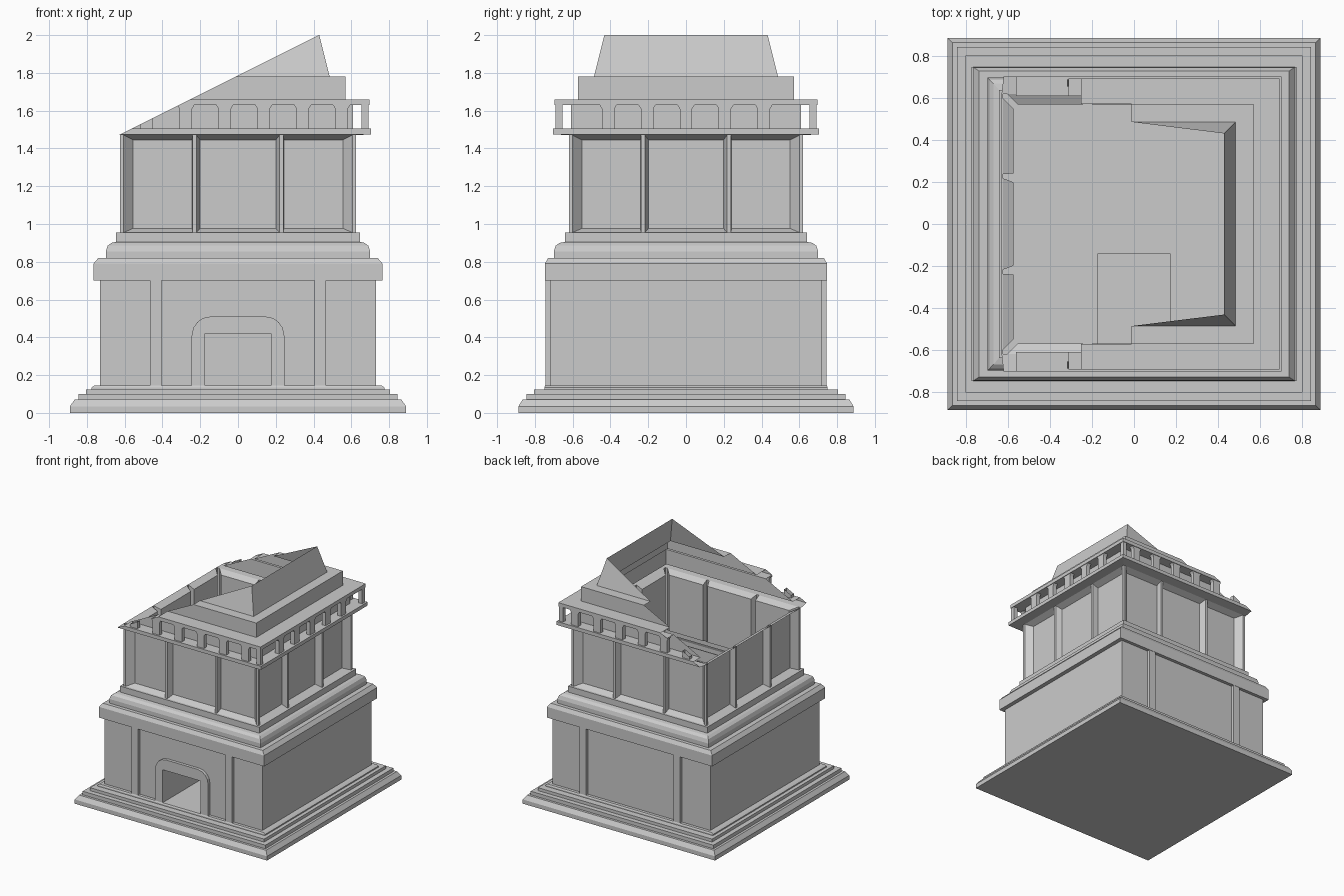
import bpy, bmesh
from mathutils import Vector, Matrix
from math import pi

if "Cube" in bpy.data.objects:
    bpy.data.objects.remove(bpy.data.objects["Cube"])


def cut(bm):
    # everything above the slanted ruin plane is broken away
    bmesh.ops.bisect_plane(bm, geom=bm.verts[:] + bm.edges[:] + bm.faces[:], dist=1e-5,
                           plane_co=(0, 0, 1.786), plane_no=Vector((-0.5, 0, 1)).normalized(),
                           clear_outer=True)


def finish(bm, name, ruin=False):
    if ruin:
        cut(bm)
    me = bpy.data.meshes.new(name)
    bm.to_mesh(me)
    bm.free()
    ob = bpy.data.objects.new(name, me)
    bpy.context.collection.objects.link(ob)
    return ob


def face(bm, pts):
    return bm.faces.new([bm.verts.new(p) for p in pts])


def rings(name, rows, cap=False, skip=None, ruin=False):
    # stacked rectangles (half x, half y, z) joined into a hollow shell
    bm = bmesh.new()
    loops = [[bm.verts.new((sx * a, sy * b, z)) for sx, sy in ((-1, -1), (1, -1), (1, 1), (-1, 1))]
             for a, b, z in rows]
    for i in range(len(loops) - 1):
        for k in range(4):
            if (i, k) != skip:
                n = (k + 1) % 4
                bm.faces.new((loops[i][k], loops[i][n], loops[i + 1][n], loops[i + 1][k]))
    if cap:
        bm.faces.new(loops[0][::-1])
    return finish(bm, name, ruin)


def prism(bm, profile, y0, y1, m=Matrix()):
    # xz outline extruded along y
    f = face(bm, [m @ Vector((x, y0, z)) for x, z in profile])
    r = bmesh.ops.extrude_face_region(bm, geom=[f], use_keep_orig=True)
    vs = [v for v in r['geom'] if isinstance(v, bmesh.types.BMVert)]
    bmesh.ops.translate(bm, verts=vs, vec=m.to_3x3() @ Vector((0, y1 - y0, 0)))


# stepped base, lower storey and mouldings; the front wall is left open for the doorway
base = [(.89, .887, 0), (.89, .887, .035), (.865, .865, .07), (.845, .845, .07), (.845, .845, .10),
        (.805, .805, .10), (.805, .805, .125), (.775, .75, .125), (.775, .75, .135), (.76, .745, .145),
        (.73, .72, .145), (.73, .72, .70), (.765, .747, .70), (.765, .747, .79), (.74, .73, .82),
        (.70, .70, .82), (.70, .70, .855), (.69, .69, .885), (.67, .67, .90), (.645, .64, .905),
        (.645, .64, .955), (.625, .62, .955)]
rings("lower_storey", base, cap=True, skip=(10, 0))

# front wall with doorway notch
bm = bmesh.new()
face(bm, [(x, -.72, z) for x, z in ((-.73, .145), (-.175, .145), (-.175, .42), (.175, .42),
                                    (.175, .145), (.73, .145), (.73, .70), (-.73, .70))])
finish(bm, "front_wall")

# niche behind the doorway
bm = bmesh.new()
a, y0, y1, z0, z1 = .175, -.72, -.14, .145, .42
face(bm, [(-a, y0, z0), (a, y0, z0), (a, y1, z0), (-a, y1, z0)])
face(bm, [(-a, y0, z1), (-a, y1, z1), (a, y1, z1), (a, y0, z1)])
face(bm, [(-a, y1, z0), (a, y1, z0), (a, y1, z1), (-a, y1, z1)])
for s in (-a, a):
    face(bm, [(s, y0, z0), (s, y1, z0), (s, y1, z1), (s, y0, z1)])
finish(bm, "door_niche")

# door surround with rounded shoulders
bm = bmesh.new()
half = [(.245, .145), (.245, .41), (.237, .45), (.215, .481), (.185, .502), (.145, .51)]
outline = half + [(-x, z) for x, z in reversed(half)]
outline += [(-.175, .145), (-.175, .42), (.175, .42), (.175, .145)]
prism(bm, outline, -.745, -.72)
finish(bm, "door_surround")

# flat pilasters on front and back
bm = bmesh.new()
for sy in (-1, 1):
    for cx in (-.435, .435):
        prism(bm, [(cx - .03, .145), (cx + .03, .145), (cx + .03, .70), (cx - .03, .70)],
              sy * .745, sy * .72)
finish(bm, "pilasters")

# upper storey: four sides of recessed panels between thin posts
bm = bmesh.new()
h, d, lo, hi = .625, .575, .955, 1.47
for k in range(4):
    m = Matrix.Diagonal((1, .992, 1, 1)) @ Matrix.Rotation(k * pi / 2, 4, 'Z')
    for u0, u1 in ((-h, -.605), (-.24, -.22), (.22, .24), (.605, h)):
        face(bm, [m @ Vector(p) for p in ((u0, -h, lo), (u1, -h, lo), (u1, -h, hi), (u0, -h, hi))])
    for u0, u1, i0, i1 in ((-.605, -.24, .05, .003), (-.22, .22, .02, .02), (.24, .605, .003, .05)):
        o = [m @ Vector(p) for p in ((u0, -h, lo), (u1, -h, lo), (u1, -h, hi), (u0, -h, hi))]
        a, b = u0 + i0, u1 - i1
        q = [m @ Vector(p) for p in ((a, -d, lo + .022), (b, -d, lo + .022),
                                     (b, -d, hi - .025), (a, -d, hi - .025))]
        face(bm, q)
        for j in range(4):
            n = (j + 1) % 4
            face(bm, [o[j], o[n], q[n], q[j]])
bmesh.ops.remove_doubles(bm, verts=bm.verts[:], dist=1e-4)
finish(bm, "panelled_storey", ruin=True)

# gallery ledges, attic step and tapering roof, broken along the slanted plane
rings("gallery_and_roof",
      [(.625, .62, 1.47), (.705, .705, 1.475), (.705, .705, 1.505), (.61, .61, 1.505),
       (.61, .61, 1.63), (.695, .695, 1.63), (.695, .695, 1.66), (.57, .572, 1.66),
       (.57, .572, 1.78), (.485, .487, 1.78), (.43, .432, 2.001)], ruin=True)

# small gallery posts, flared at the top
bm = bmesh.new()


def post(m, u, w, f):
    pts = [(w, 1.505), (w, 1.61), (w + f, 1.63)]
    prism(bm, [(u + x, z) for x, z in pts] + [(u - x, z) for x, z in reversed(pts)], -.69, -.655, m)


for k in (0, 2):
    m = Matrix.Diagonal((1, 1 - k, 1, 1))
    for i in range(-2, 4):
        post(m, -.07 + .206 * i, .033, .012)
    post(m, .6725, .0175, 0)
m = Matrix.Rotation(pi / 2, 4, 'Z')
for i in range(-2, 3):
    post(m, .206 * i, .033, .012)
bmesh.ops.recalc_face_normals(bm, faces=bm.faces[:])
finish(bm, "gallery_posts", ruin=True)
